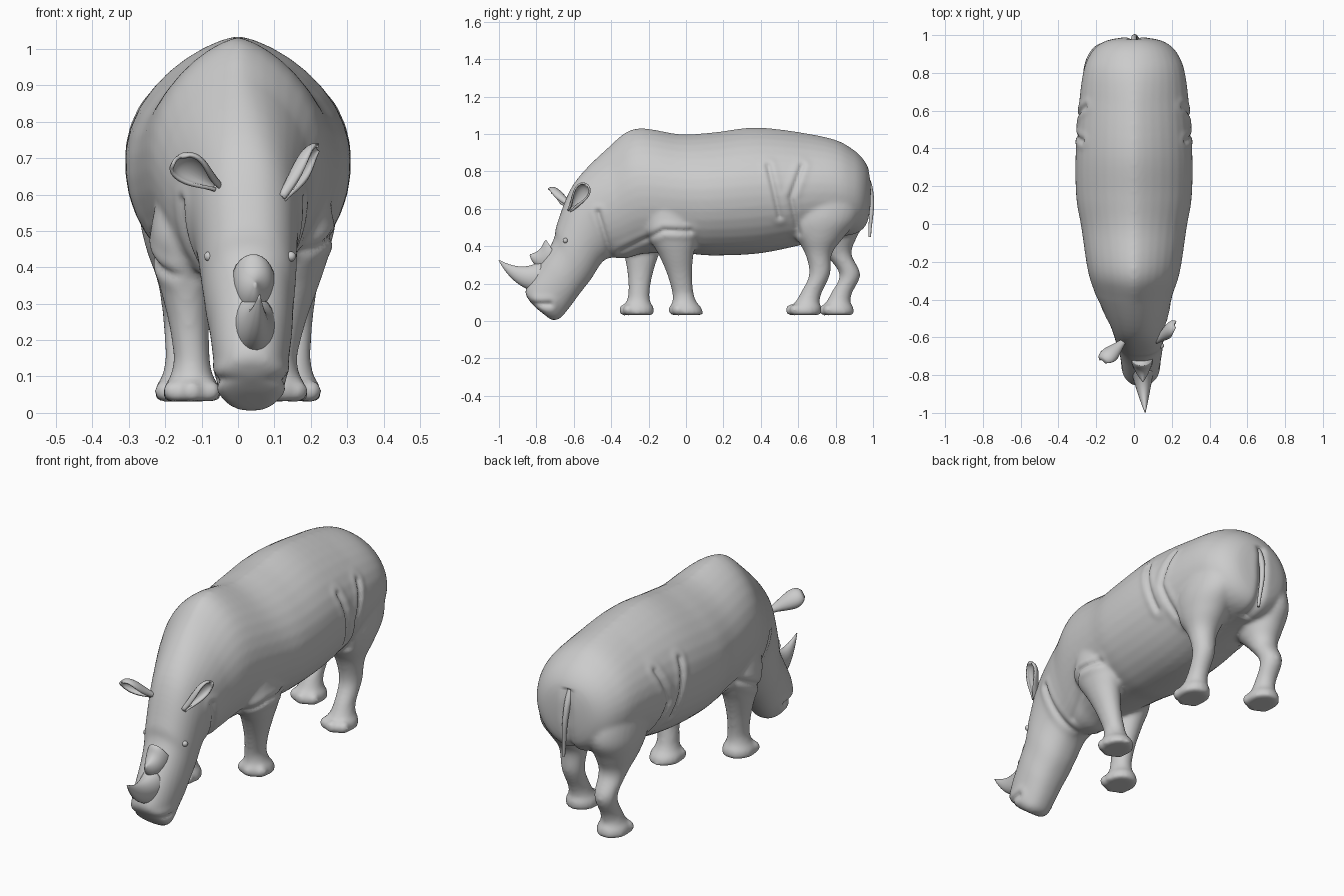
import bpy, bmesh, math
from mathutils import Vector, geometry

if "Cube" in bpy.data.objects:
    bpy.data.objects.remove(bpy.data.objects["Cube"])


def clamp(v):
    return max(0, min(1, v))


def lerp(a, b, t):
    return a + (b - a) * t


def bell(d, w):
    return math.exp(-(d / w) ** 2)


def spline(a, b, c, d, t):
    """Catmull-Rom blend of four number rows."""
    return [(2 * q + (r - p) * t + (2 * p - 5 * q + 4 * r - s) * t * t
             + (3 * q - p - 3 * r + s) * t ** 3) / 2 for p, q, r, s in zip(a, b, c, d)]


def loft(bm, rows, centre, sharp=lambda y: 1, n=36, steps=6):
    """Rows: y, z of upper edge, y, z of lower edge, half width; centre gives x."""
    k, dense, rings = len(rows) - 1, [rows[-1]], []
    for i in reversed(range(k)):
        quad = [rows[max(0, min(k, i + j))] for j in (-1, 0, 1, 2)]
        dense += [spline(*quad, s / steps) for s in reversed(range(steps))]
    for yt, zt, yb, zb, hw in dense:
        ring, e = [], sharp(yt)
        for j in range(n):
            a = math.tau * (j + .5) / n
            c, s = math.cos(a), math.sin(a)
            x = hw * math.copysign(abs(c) ** (e if s > 0 else min(e, 1)), c)
            ring.append(bm.verts.new((centre(yt, zt) + x, lerp(yb, yt, (1 + s) / 2),
                                      lerp(zb, zt, (1 + s) / 2))))
        rings.append(ring)
    for r0, r1 in zip(rings, rings[1:]):
        for j in range(n):
            m = (j + 1) % n
            bm.faces.new((r0[j], r0[m], r1[m], r1[j]))
    bm.faces.new(rings[0])
    bm.faces.new(rings[-1])


def ball(bm, loc, size):
    for v in bmesh.ops.create_uvsphere(bm, u_segments=16, v_segments=10, radius=size)["verts"]:
        v.co += Vector(loc)


def finish(bm, name):
    bmesh.ops.recalc_face_normals(bm, faces=bm.faces[:])
    me = bpy.data.meshes.new(name)
    bm.to_mesh(me)
    bm.free()
    me.shade_smooth()
    ob = bpy.data.objects.new(name, me)
    bpy.context.collection.objects.link(ob)
    return ob


def head_turn(y, z=0):
    """The head drifts slightly to one side."""
    return .036 * clamp((-.42 - y) / .33)


def ridge(y):
    """Tent-shaped back, fuller rump and head."""
    return 1.4 - .4 * clamp((y - .65) / .32) - .55 * clamp((-.35 - y) / .28)


# torso, neck and head in one skin
bm = bmesh.new()
loft(bm, [
    (.99, .75, .988, .60, .05), (.965, .84, .965, .51, .16), (.89, .92, .9, .46, .235),
    (.75, .983, .76, .44, .278), (.40, 1.035, .42, .365, .308), (.15, 1.01, .15, .35, .307),
    (-.03, 1, 0, .36, .28), (-.27, 1.03, -.22, .36, .245), (-.42, .925, -.32, .335, .205),
    (-.60, .735, -.43, .33, .15), (-.69, .52, -.51, .22, .13), (-.715, .42, -.565, .15, .12),
    (-.85, .19, -.64, .05, .10), (-.845, .12, -.68, .01, .088), (-.79, .06, -.72, .005, .055),
], head_turn, ridge)

# leg profiles: height, half depth, half width; both kinds share the foot
foot = [(.15, .057, .050), (.10, .066, .06), (.07, .086, .077), (.032, .089, .079)]
fore = [(.62, .08, .05), (.50, .135, .085), (.42, .12, .083), (.35, .092, .073), (.25, .067, .056)] + foot
hind = [(.82, .08, .05), (.68, .165, .10), (.55, .185, .118), (.45, .13, .10), (.36, .072, .07),
        (.25, .056, .055)] + foot


def leg(side, profile, y_top, y_foot, hock, x_top, x_foot):
    top = profile[0][0]

    def x_at(y, z):
        return side * lerp(x_top, x_foot, clamp((top - z) / (top - .15)))

    rows = []
    for z, d, w in profile:
        y = lerp(y_top, y_foot, (top - z) / (top - .03)) + hock * bell(z - .25, .1)
        rows.append((y - d, z, y + d, z, w))
    loft(bm, rows, x_at, n=28)
    # three toes
    for i in (-1, 0, 1):
        ball(bm, (side * x_foot + i * .05, rows[-1][0] + .02 + .022 * abs(i), .06), .031)


leg(1, fore, -.10, .005, 0, .20, .112)
leg(-1, fore, -.22, -.26, 0, .165, .127)
leg(1, hind, .79, .63, .04, .155, .15)
leg(-1, hind, .76, .81, .08, .155, .15)

# fuse body and legs into one smooth hide
body = finish(bm, "body")
mod = body.modifiers.new("fuse", "REMESH")
mod.mode = "VOXEL"
mod.voxel_size = .01
mod = body.modifiers.new("soften", "SMOOTH")
mod.iterations = 12
hide = bpy.data.meshes.new_from_object(body.evaluated_get(bpy.context.evaluated_depsgraph_get()))
body.modifiers.clear()
body.data = hide

# skin folds pressed into the hide, as side-view lines
folds = [[(.44, .83), (.47, .70), (.50, .56)], [(.62, .83), (.56, .66), (.60, .47)],
         [(-.35, .37), (-.12, .485), (.02, .48)],
         [(-.47, .58), (-.40, .34)], [(-.83, .09), (-.73, .09)]]
segments = [[(Vector((*a, 0)), Vector((*b, 0))) for a, b in zip(f, f[1:])] for f in folds]
shifts = []
for v in hide.vertices:
    p, push = Vector((v.co.y, v.co.z, 0)), 0
    for line in segments:
        d = min((p - a.lerp(b, clamp(geometry.intersect_point_line(p, a, b)[1]))).length
                for a, b in line)
        push += .004 * bell(d - .03, .02) - .01 * bell(d, .013)
    rear = v.co.y > .85 and v.co.z < .8
    # groove between the haunches
    if rear:
        push -= .02 * bell(v.co.x, .025)
    shifts.append(v.normal * push * (.9 if rear else abs(v.normal.x)))
for v, s in zip(hide.vertices, shifts):
    v.co += s
hide.shade_smooth()


def horn(name, base, bend, tip, depth, width, taper):
    """Tapered horn along a curve in the side plane."""
    a, b, c = Vector(base), Vector(bend), Vector(tip)
    rows = []
    for i in range(9):
        t = i / 8
        p = a.lerp(b, t).lerp(b.lerp(c, t), t)
        along = ((b - a).lerp(c - b, t)).normalized()
        up = Vector((along.y, -along.x)) * depth * (1.03 - t ** taper)
        rows.append((*(p + up), *(p - up), width * (1.03 - t ** taper)))
    bm = bmesh.new()
    loft(bm, rows, lambda y, z: .042 + .07 * clamp(-.75 - y), n=24, steps=2)
    finish(bm, name)


horn("front_horn", (-.765, .235), (-.89, .215), (-1, .325), .085, .06, 1.1)
horn("rear_horn", (-.70, .36), (-.77, .315), (-.835, .355), .088, .058, 1.7)


def ear(name, base, tip, facing, width):
    """Cupped leaf, narrow at the root, opening towards facing."""
    base, axis = Vector(base), Vector(tip) - Vector(base)
    face = Vector(facing)
    face = (face - axis * (face.dot(axis) / axis.length_squared)).normalized()
    side = axis.normalized().cross(face)
    bm, nu, nv, grid = bmesh.new(), 14, 12, []
    for i in range(nu + 1):
        u = i / nu
        w = width * (.5 + .5 * math.sin(2.9 * u - 1)) * math.sqrt(max(.05, 1 - u ** 8)) + .008
        row = []
        for j in range(nv + 1):
            a = math.radians(165 - 90 * u) * (2 * j / nv - 1)
            off = side * math.sin(a) * w - face * math.cos(a) * w * .75
            row.append(bm.verts.new(base + axis * u + off))
        grid.append(row)
    for r0, r1 in zip(grid, grid[1:]):
        for j in range(nv):
            bm.faces.new((r0[j], r0[j + 1], r1[j + 1], r1[j]))
    mod = finish(bm, name).modifiers.new("thickness", "SOLIDIFY")
    mod.thickness = .01
    mod.offset = 0


ear("left_ear", (-.055, -.62, .62), (-.165, -.73, .69), (0, -1, -.8), .04)
ear("right_ear", (.12, -.62, .59), (.225, -.535, .725), (1, -.4, -.5), .034)

# eyes
bm = bmesh.new()
for s in (-1, 1):
    ball(bm, (.033 + s * .112, -.645, .43), .014)
finish(bm, "eyes")

# tail
cu = bpy.data.curves.new("tail", "CURVE")
cu.dimensions = "3D"
cu.bevel_depth = .015
cu.use_fill_caps = True
sp = cu.splines.new("BEZIER")
sp.bezier_points.add(2)
for bp, co, r in zip(sp.bezier_points, ((0, .93, .83), (0, .985, .7), (.02, .982, .45)), (1.3, 1, .5)):
    bp.co, bp.radius = co, r
    bp.handle_left_type = bp.handle_right_type = "AUTO"
bpy.context.collection.objects.link(bpy.data.objects.new("tail", cu))
